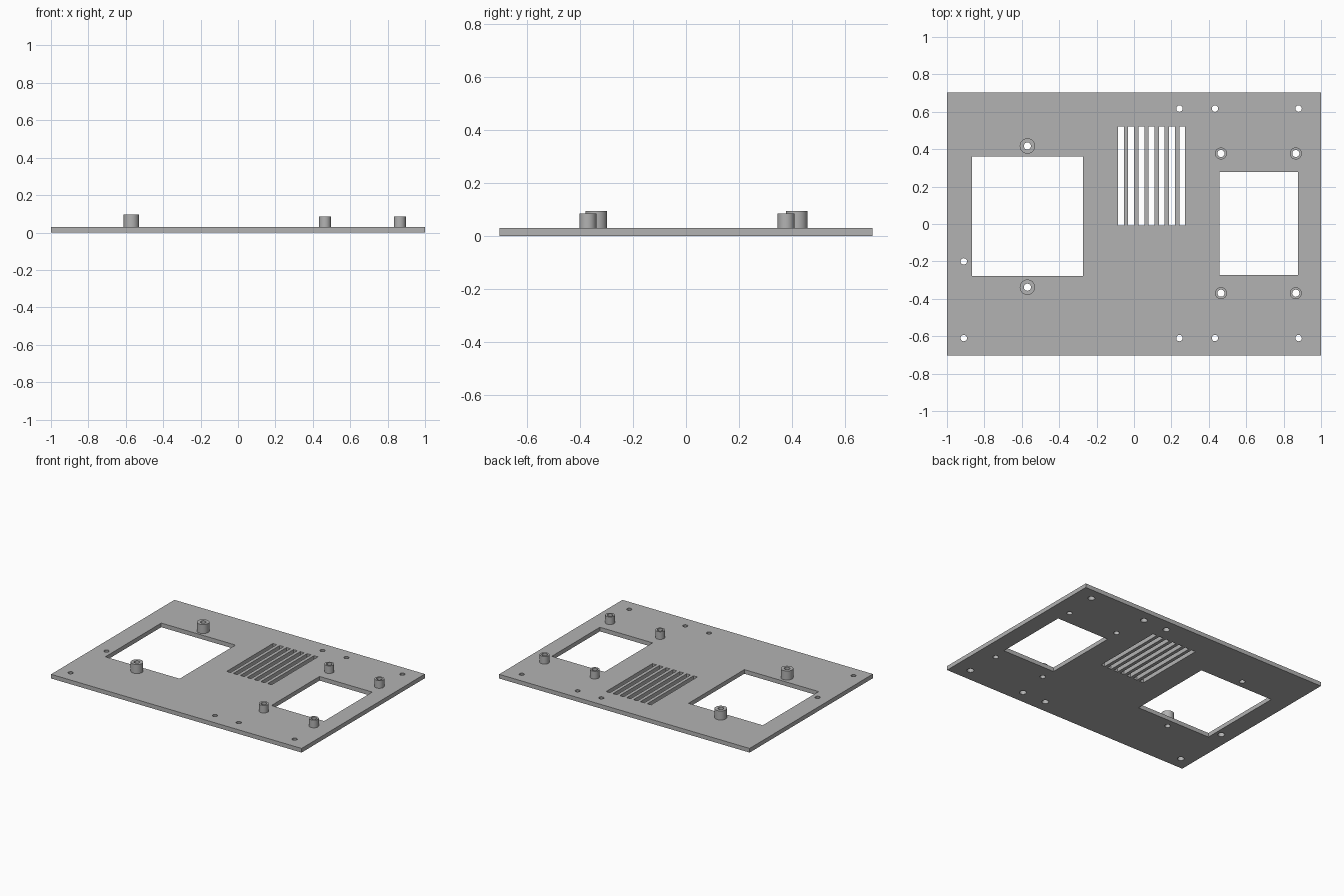
import bpy, bmesh
from math import radians
from mathutils import Matrix

cube = bpy.data.objects.get("Cube")
if cube:
    bpy.data.objects.remove(cube)

THICK = 0.03
BORE = 0.019

grey = bpy.data.materials.new("plain grey")
grey.use_nodes = True
colour = (0.45, 0.45, 0.45, 1)
grey.diffuse_color = colour
grey.node_tree.nodes["Principled BSDF"].inputs["Base Color"].default_value = colour


def add_box(bm, x0, x1, y0, y1, z0, z1):
    m = Matrix.Translation(((x0 + x1) / 2, (y0 + y1) / 2, (z0 + z1) / 2))
    m = m @ Matrix.Diagonal((x1 - x0, y1 - y0, z1 - z0, 1))
    bmesh.ops.create_cube(bm, size=1, matrix=m)


def add_cone(bm, x, y, z0, z1, r0, r1):
    bmesh.ops.create_cone(bm, cap_ends=True, segments=32, radius1=r0, radius2=r1,
                          depth=z1 - z0, matrix=Matrix.Translation((x, y, (z0 + z1) / 2)))


def finish(name, bm):
    mesh = bpy.data.meshes.new(name)
    bm.to_mesh(mesh)
    bm.free()
    mesh.materials.append(grey)
    ob = bpy.data.objects.new(name, mesh)
    bpy.context.collection.objects.link(ob)
    return ob


def activate(ob):
    bpy.ops.object.select_all(action='DESELECT')
    ob.select_set(True)
    bpy.context.view_layer.objects.active = ob


# Standoff positions: x, y, outer radius, top height
standoffs = [(-0.57, y, 0.041, 0.095) for y in (0.417, -0.338)]
standoffs += [(x, y, 0.032, 0.085) for x in (0.465, 0.865) for y in (0.377, -0.37)]

# Screw holes along the edges
screws = [(x, y) for x in (0.243, 0.433, 0.88) for y in (0.617, -0.61)]
screws += [(-0.91, -0.2), (-0.91, -0.61)]

# All openings in one cutter
bm = bmesh.new()
add_box(bm, -0.865, -0.272, -0.277, 0.36, -0.1, 0.1)
add_box(bm, 0.457, 0.878, -0.272, 0.277, -0.1, 0.1)
for i in range(7):
    x = -0.07 + i * 0.0547
    add_box(bm, x - 0.0155, x + 0.0155, -0.008, 0.52, -0.1, 0.1)
for x, y, r, top in standoffs:
    add_cone(bm, x, y, -0.1, 0.1, BORE, BORE)
# Screw holes widen towards the underside
for x, y in screws:
    add_cone(bm, x, y, -THICK, 2 * THICK, 0.029, 0.011)
cutter = finish("opening_cutter", bm)
cutter.hide_render = True

# Base plate
bm = bmesh.new()
add_box(bm, -1, 1, -0.703, 0.703, 0, THICK)
plate = finish("base_plate", bm)
cut = plate.modifiers.new("openings", 'BOOLEAN')
cut.operation = 'DIFFERENCE'
cut.solver = 'EXACT'
cut.object = cutter
activate(plate)
bpy.ops.object.modifier_apply(modifier=cut.name)
bpy.data.objects.remove(cutter)
bpy.ops.object.shade_smooth_by_angle(angle=radians(30))

# Hollow standoffs, lathed from a rectangular wall section
for n, (x, y, r, top) in enumerate(standoffs, 1):
    bm = bmesh.new()
    section = [(BORE, THICK), (r, THICK), (r, top), (BORE, top)]
    verts = [bm.verts.new((a, 0, z)) for a, z in section]
    edges = [bm.edges.new((verts[i], verts[(i + 1) % 4])) for i in range(4)]
    bmesh.ops.spin(bm, geom=verts + edges, cent=(0, 0, 0), axis=(0, 0, 1),
                   angle=radians(360), steps=32, use_merge=True)
    bmesh.ops.remove_doubles(bm, verts=bm.verts, dist=0.0001)
    bmesh.ops.recalc_face_normals(bm, faces=bm.faces)
    ob = finish(f"standoff_{n}", bm)
    ob.location = (x, y, 0)
    activate(ob)
    bpy.ops.object.shade_smooth_by_angle(angle=radians(30))
